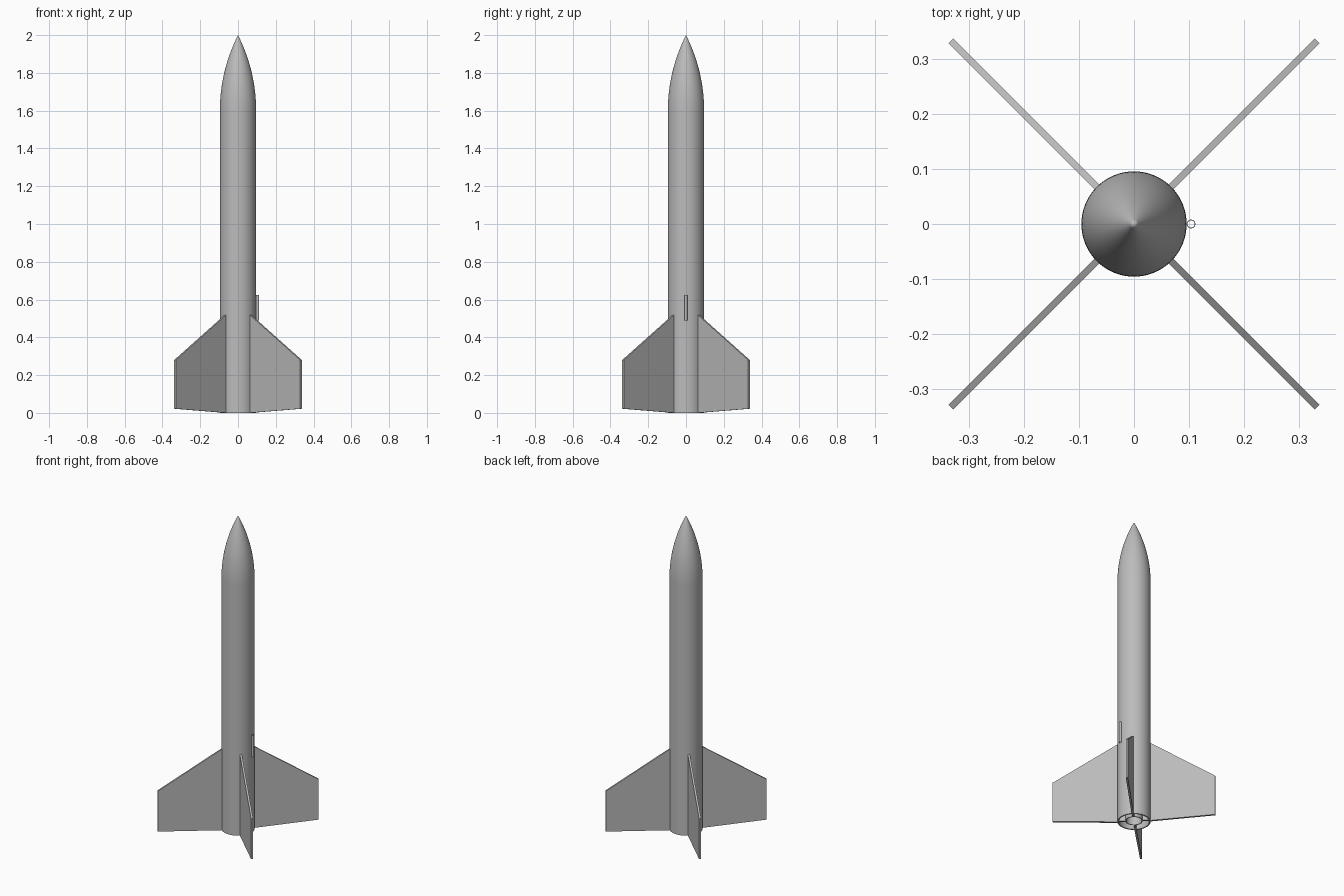
import bpy
import bmesh
import math
from mathutils import Matrix

if "Cube" in bpy.data.objects:
    bpy.data.objects.remove(bpy.data.objects["Cube"], do_unlink=True)

RADIUS = 0.096      # body tube
BORE = 0.088        # inside of the body tube
MOUNT = 0.05        # motor mount tube
SHOULDER = 1.6      # where the nose cone starts
TIP = 2.0

grey = bpy.data.materials.new("light grey")
grey.use_nodes = True
colour = (0.5, 0.5, 0.5, 1)
grey.diffuse_color = colour
grey.node_tree.nodes["Principled BSDF"].inputs["Base Color"].default_value = colour


def finish(name, bm, smooth=True):
    bmesh.ops.remove_doubles(bm, verts=bm.verts, dist=1e-5)
    bmesh.ops.recalc_face_normals(bm, faces=bm.faces)
    mesh = bpy.data.meshes.new(name)
    bm.to_mesh(mesh)
    bm.free()
    mesh.materials.append(grey)
    obj = bpy.data.objects.new(name, mesh)
    bpy.context.collection.objects.link(obj)
    if smooth:
        bpy.ops.object.select_all(action="DESELECT")
        obj.select_set(True)
        bpy.context.view_layer.objects.active = obj
        bpy.ops.object.shade_smooth_by_angle(angle=math.radians(30))
    return obj


def lathe(name, profile, closed=True, sides=72):
    """Spin a list of (radius, height) points around the z axis."""
    bm = bmesh.new()
    verts = [bm.verts.new((r, 0, z)) for r, z in profile]
    pairs = list(zip(verts, verts[1:]))
    if closed:
        pairs.append((verts[-1], verts[0]))
    edges = [bm.edges.new(p) for p in pairs]
    bmesh.ops.spin(bm, geom=verts + edges, cent=(0, 0, 0), axis=(0, 0, 1),
                   angle=math.tau, steps=sides, use_merge=False)
    return finish(name, bm)


def tube(name, outer, inner, bottom, top, sides=72):
    return lathe(name, [(outer, bottom), (outer, top), (inner, top), (inner, bottom)],
                 sides=sides)


# Hollow body
tube("body_tube", RADIUS, BORE, 0, SHOULDER)

# Tangent ogive nose, closed underneath
length = TIP - SHOULDER
arc = (RADIUS ** 2 + length ** 2) / (2 * RADIUS)
steps = 24
ogive = [(0, SHOULDER)]
for i in range(steps):
    h = length * i / steps
    ogive.append((math.sqrt(arc ** 2 - h ** 2) + RADIUS - arc, SHOULDER + h))
ogive.append((0, TIP))
lathe("nose_cone", ogive, closed=False)

# Motor mount inside the tail, held by centring rings
tube("motor_mount_tube", MOUNT, MOUNT - 0.005, 0.005, 0.55)
tube("front_centring_ring", BORE, MOUNT, 0.53, 0.54)
lathe("motor_bulkhead", [(0, 0.52), (MOUNT - 0.005, 0.52),
                         (MOUNT - 0.005, 0.53), (0, 0.53)], closed=False)

# Four fins running through the body wall to the motor mount
FIN = [(MOUNT, 0.005), (RADIUS - 0.004, 0.005), (RADIUS - 0.004, 0), (0.472, 0.022),
       (0.472, 0.28), (RADIUS - 0.004, 0.52), (MOUNT, 0.52)]
THICK = 0.012
for i, name in enumerate(("back_left", "back_right", "front_right", "front_left")):
    bm = bmesh.new()
    face = bm.faces.new([bm.verts.new((r, -THICK / 2, z)) for r, z in FIN])
    side = bmesh.ops.extrude_face_region(bm, geom=[face], use_keep_orig=True)
    moved = [g for g in side["geom"] if isinstance(g, bmesh.types.BMVert)]
    bmesh.ops.translate(bm, verts=moved, vec=(0, THICK, 0))
    turn = Matrix.Rotation(math.radians(45 + 90 * i), 4, "Z")
    bmesh.ops.transform(bm, matrix=turn, verts=bm.verts)
    finish(name + "_fin", bm, smooth=False)

# Small guide tube on the left side
lug = tube("launch_lug", 0.008, 0.0065, 0.49, 0.625, sides=24)
lug.location.x = RADIUS + 0.008
